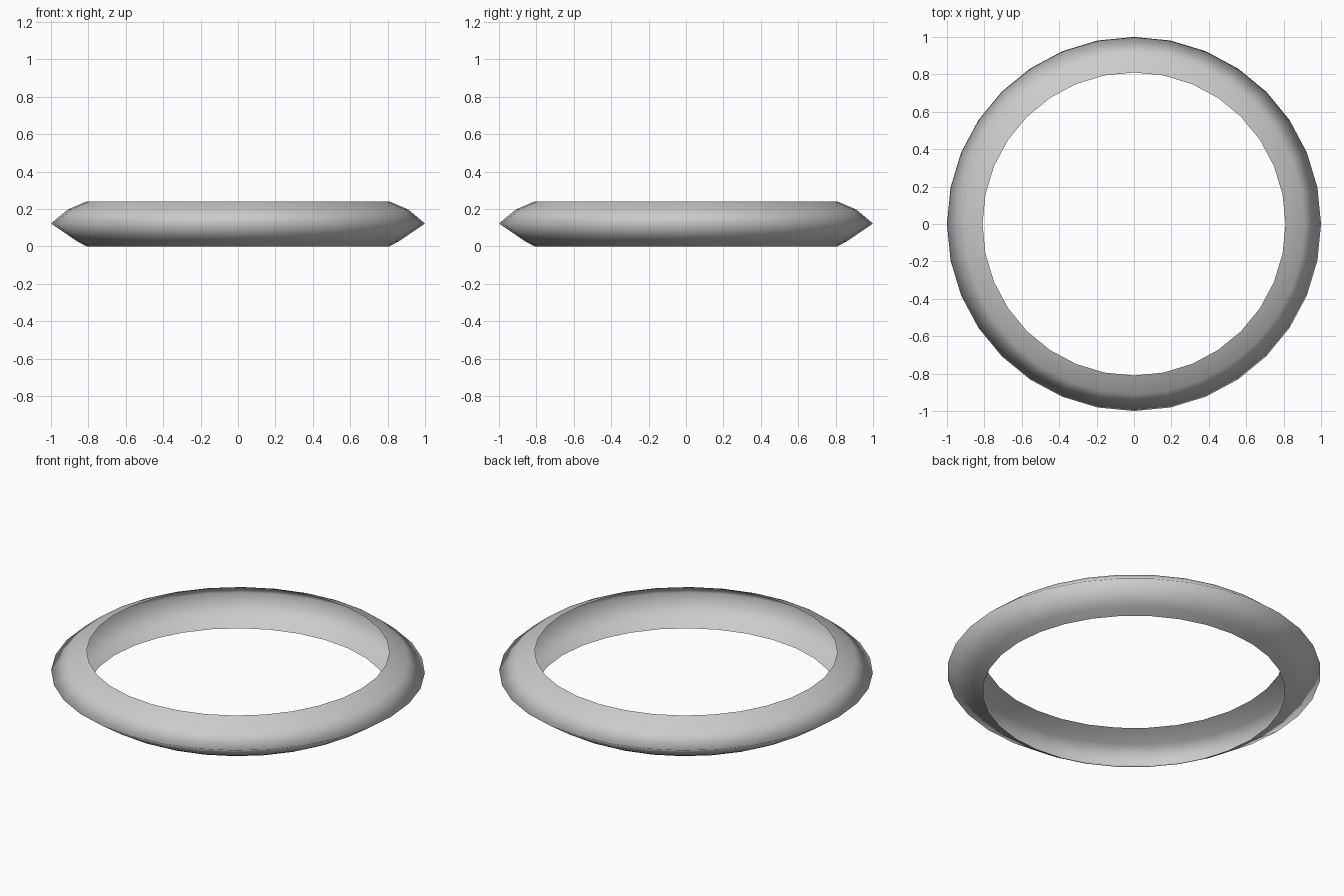
import bpy, bmesh, math

if "Cube" in bpy.data.objects:
    bpy.data.objects.remove(bpy.data.objects["Cube"])

# Ring band: open outward-bulging profile (radius, height) swept round z
profile = [(0.81, 0.0), (0.86, 0.027), (1.0, 0.122), (0.91, 0.197), (0.81, 0.24)]
SIDES = 32

bm = bmesh.new()
verts = [bm.verts.new((r, 0, z)) for r, z in profile]
edges = [bm.edges.new(pair) for pair in zip(verts, verts[1:])]
bmesh.ops.spin(bm, geom=verts + edges, cent=(0, 0, 0), axis=(0, 0, 1),
               angle=math.tau, steps=SIDES, use_merge=True)
bmesh.ops.remove_doubles(bm, verts=bm.verts, dist=1e-4)
bmesh.ops.recalc_face_normals(bm, faces=bm.faces)

# Make the outside of the shell the front
face = max(bm.faces, key=lambda f: f.calc_center_median().x)
if face.normal.x < 0:
    bmesh.ops.reverse_faces(bm, faces=bm.faces)
for f in bm.faces:
    f.smooth = True

mesh = bpy.data.meshes.new("ring_band")
bm.to_mesh(mesh)
bm.free()
ring = bpy.data.objects.new("ring_band", mesh)
bpy.context.collection.objects.link(ring)
